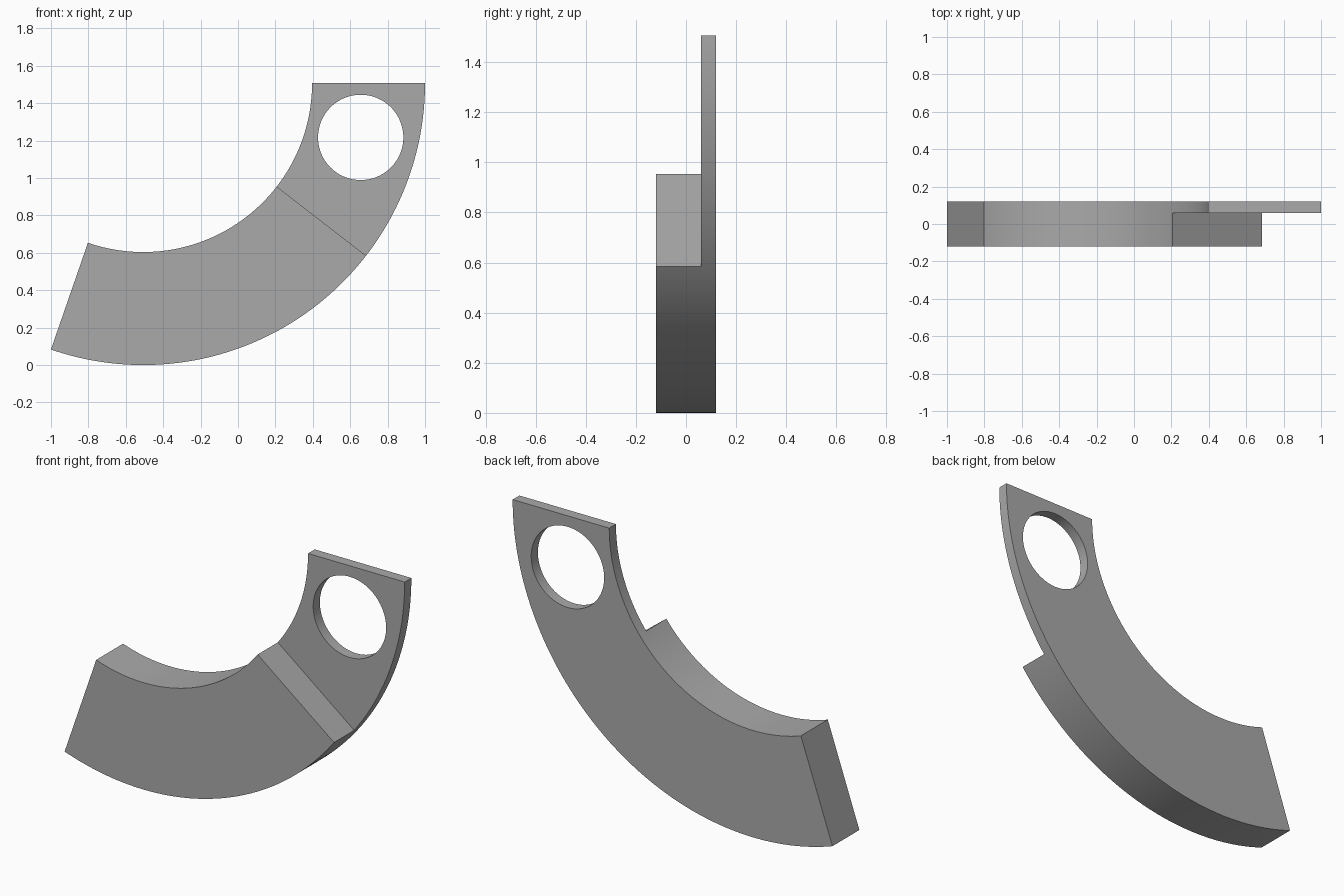
import bpy, bmesh
from math import sin, cos, pi, radians

if "Cube" in bpy.data.objects:
    bpy.data.objects.remove(bpy.data.objects["Cube"])

OUTER, INNER = 1.507, 0.903
CX, CZ = 1 - OUTER, OUTER            # centre of the arc
BACK, FRONT, LEDGE = 0.12, -0.12, 0.06
STEP, END = radians(-37.75), radians(-109.1)

grey = bpy.data.materials.new("plain grey")
grey.use_nodes = True
colour = (0.4, 0.4, 0.4, 1)
grey.diffuse_color = colour
grey.node_tree.nodes["Principled BSDF"].inputs["Base Color"].default_value = colour


def arc(radius, start, end, count, cx=CX, cz=CZ):
    angles = [start + (end - start) * i / count for i in range(count + 1)]
    return [(cx + radius * cos(a), cz + radius * sin(a)) for a in angles]


def prism(name, outline, y0, y1):
    """Extrude an outline in the x-z plane from y0 to y1."""
    bm = bmesh.new()
    face = bm.faces.new([bm.verts.new((x, y0, z)) for x, z in outline])
    grown = bmesh.ops.extrude_face_region(bm, geom=[face])["geom"]
    verts = [v for v in grown if isinstance(v, bmesh.types.BMVert)]
    bmesh.ops.translate(bm, verts=verts, vec=(0, y1 - y0, 0))
    bmesh.ops.recalc_face_normals(bm, faces=bm.faces)
    mesh = bpy.data.meshes.new(name)
    bm.to_mesh(mesh)
    bm.free()
    mesh.materials.append(grey)
    obj = bpy.data.objects.new(name, mesh)
    bpy.context.collection.objects.link(obj)
    return obj


# Thick curved segment
segment = prism("curved_segment",
                arc(OUTER, 0, END, 96) + arc(INNER, END, 0, 96), FRONT, BACK)

# Cutters: the half-lap recess in front, and the round hole through the tab
recess = prism("recess_cutter",
               arc(OUTER + 0.3, 0.2, STEP, 8) + arc(INNER - 0.3, STEP, 0.2, 8),
               FRONT - 0.1, LEDGE)
hole = prism("hole_cutter", arc(0.228, 0, 2 * pi, 96, 0.656, 1.217)[:-1],
             FRONT - 0.2, BACK + 0.2)

bpy.ops.object.select_all(action="DESELECT")
bpy.context.view_layer.objects.active = segment
segment.select_set(True)
for cutter in (recess, hole):
    cutter.hide_render = True
    mod = segment.modifiers.new(cutter.name, "BOOLEAN")
    mod.operation = "DIFFERENCE"
    mod.solver = "EXACT"
    mod.object = cutter
    bpy.ops.object.modifier_apply(modifier=mod.name)
    bpy.data.objects.remove(cutter)

bpy.ops.object.shade_smooth_by_angle(angle=radians(30))
